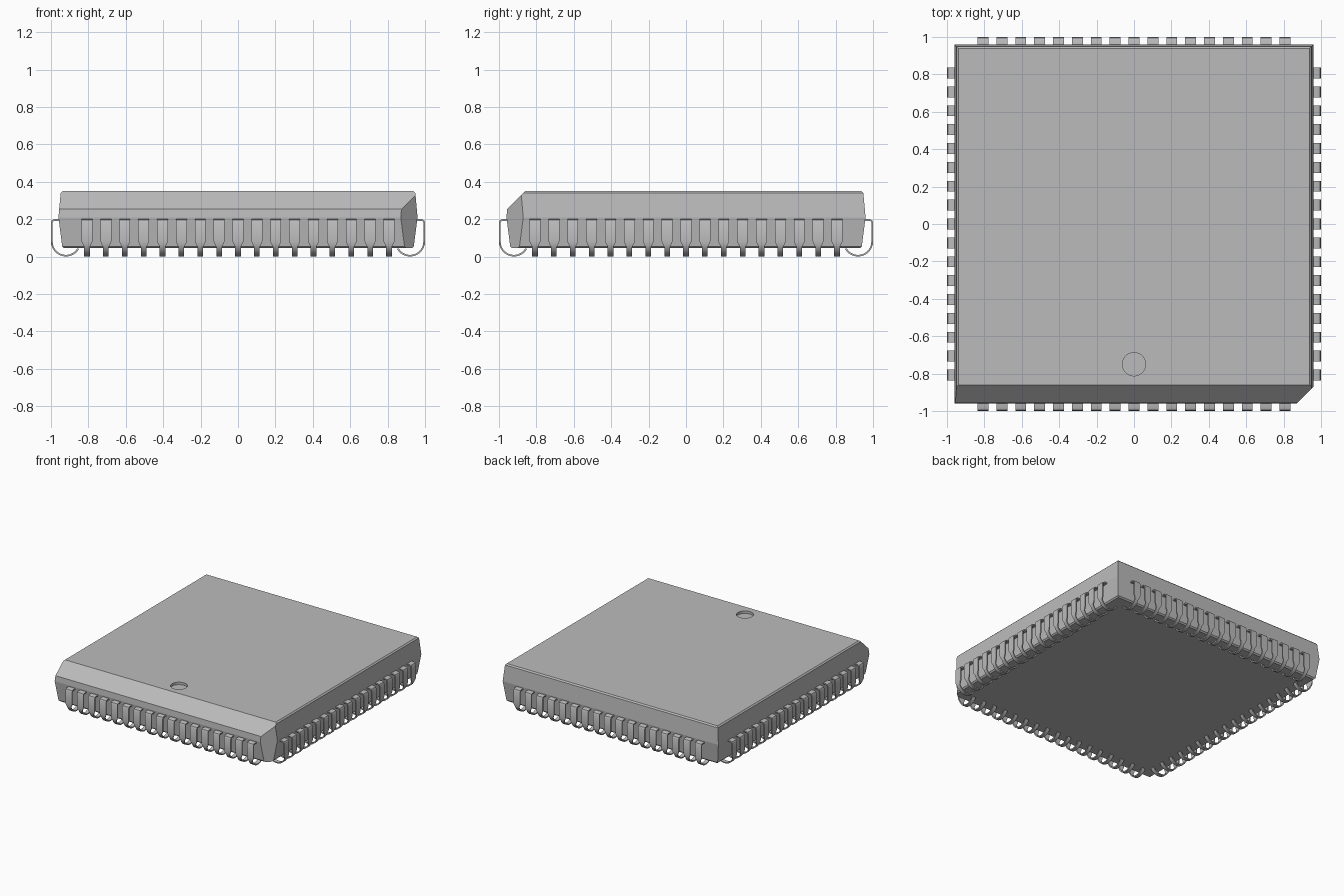
import bpy, bmesh, math
from mathutils import Vector, Matrix

old = bpy.data.objects.get("Cube")
if old:
    bpy.data.objects.remove(old, do_unlink=True)


def material(name, c):
    m = bpy.data.materials.new(name)
    m.use_nodes = True
    m.diffuse_color = (*c, 1)
    m.node_tree.nodes["Principled BSDF"].inputs["Base Color"].default_value = (*c, 1)
    return m


GREY = material("plain grey", (0.5, 0.5, 0.5))


def add_object(name, bm):
    bmesh.ops.recalc_face_normals(bm, faces=bm.faces)
    me = bpy.data.meshes.new(name)
    bm.to_mesh(me)
    bm.free()
    me.materials.append(GREY)
    ob = bpy.data.objects.new(name, me)
    bpy.context.collection.objects.link(ob)
    return ob


def activate(ob):
    bpy.ops.object.select_all(action='DESELECT')
    ob.select_set(True)
    bpy.context.view_layer.objects.active = ob


def cut(bm, point, normal):
    """Slice off everything on the normal side and cap the hole."""
    geom = bm.verts[:] + bm.edges[:] + bm.faces[:]
    res = bmesh.ops.bisect_plane(bm, geom=geom, plane_co=point, plane_no=normal, clear_outer=True)
    edges = [e for e in res["geom_cut"] if isinstance(e, bmesh.types.BMEdge)]
    bmesh.ops.contextual_create(bm, geom=edges)


# Package body: square rings (height, half width), then the front and corner chamfers
bm = bmesh.new()
rings = []
for z, h in [(0.045, 0.93), (0.055, 0.94), (0.21, 0.96), (0.34, 0.948), (0.35, 0.938)]:
    rings.append([bm.verts.new((sx * h, sy * h, z)) for sx, sy in ((-1, -1), (1, -1), (1, 1), (-1, 1))])
for a, b in zip(rings, rings[1:]):
    for i in range(4):
        j = (i + 1) % 4
        bm.faces.new((a[i], a[j], b[j], b[i]))
bm.faces.new(rings[0])
bm.faces.new(rings[-1])
cut(bm, Vector((0, -0.86, 0.35)), Vector((0, -1, 1)))
cut(bm, Vector((0.915, -0.915, 0.2)), Vector((1, -1, 0)))
body = add_object("package_body", bm)

# Round index dimple sunk into the top
bm = bmesh.new()
bmesh.ops.create_cone(bm, cap_ends=True, segments=48, radius1=0.062, radius2=0.062, depth=0.04,
                      matrix=Matrix.Translation((0, -0.75, 0.35)))
cutter = add_object("dimple_cutter", bm)
cutter.hide_render = True
mod = body.modifiers.new("dimple", 'BOOLEAN')
mod.object = cutter
mod.solver = 'EXACT'
activate(body)
bpy.ops.object.modifier_apply(modifier=mod.name)
bpy.data.objects.remove(cutter, do_unlink=True)

# J-shaped lead path: (outward distance, height, half width)
WIDE, THIN, R = 0.029, 0.015, 0.08
path = [(0.94, 0.2, WIDE), (0.982, 0.2, WIDE), (0.994, 0.195, WIDE), (1.0, 0.183, WIDE),
        (1.0, 0.095, WIDE)]
for i in range(15):
    a = math.radians(150 * i / 14)
    path.append((1 - R + R * math.cos(a), R - R * math.sin(a),
                 max(THIN, WIDE - i * 0.007)))

PITCH, COUNT = 0.1009, 17
sides = ["left", "back", "right", "front"]
for s, side in enumerate(sides):
    bm = bmesh.new()
    for n in range(COUNT):
        y = (n - (COUNT - 1) / 2) * PITCH
        rows = [[bm.verts.new((d, y + k * w, z)) for k in (-1, 1)] for d, z, w in path]
        for p, q in zip(rows, rows[1:]):
            bm.faces.new((p[0], p[1], q[1], q[0]))
    bmesh.ops.rotate(bm, cent=(0, 0, 0), matrix=Matrix.Rotation(s * math.pi / 2, 3, 'Z'), verts=bm.verts)
    # The strip's outward side is the side away from the body
    leads = add_object(side + "_leads", bm)
    direction = Matrix.Rotation(s * math.pi / 2, 3, 'Z') @ Vector((1, 0, 0))
    probe = next(p for p in leads.data.polygons if abs(p.normal.dot(direction)) > 0.99)
    solid = leads.modifiers.new("thickness", 'SOLIDIFY')
    solid.thickness = 0.009
    solid.offset = -1 if probe.normal.dot(direction) > 0 else 1
    activate(leads)
    bpy.ops.object.modifier_apply(modifier=solid.name)
    bpy.ops.object.shade_smooth_by_angle(angle=math.radians(30))
